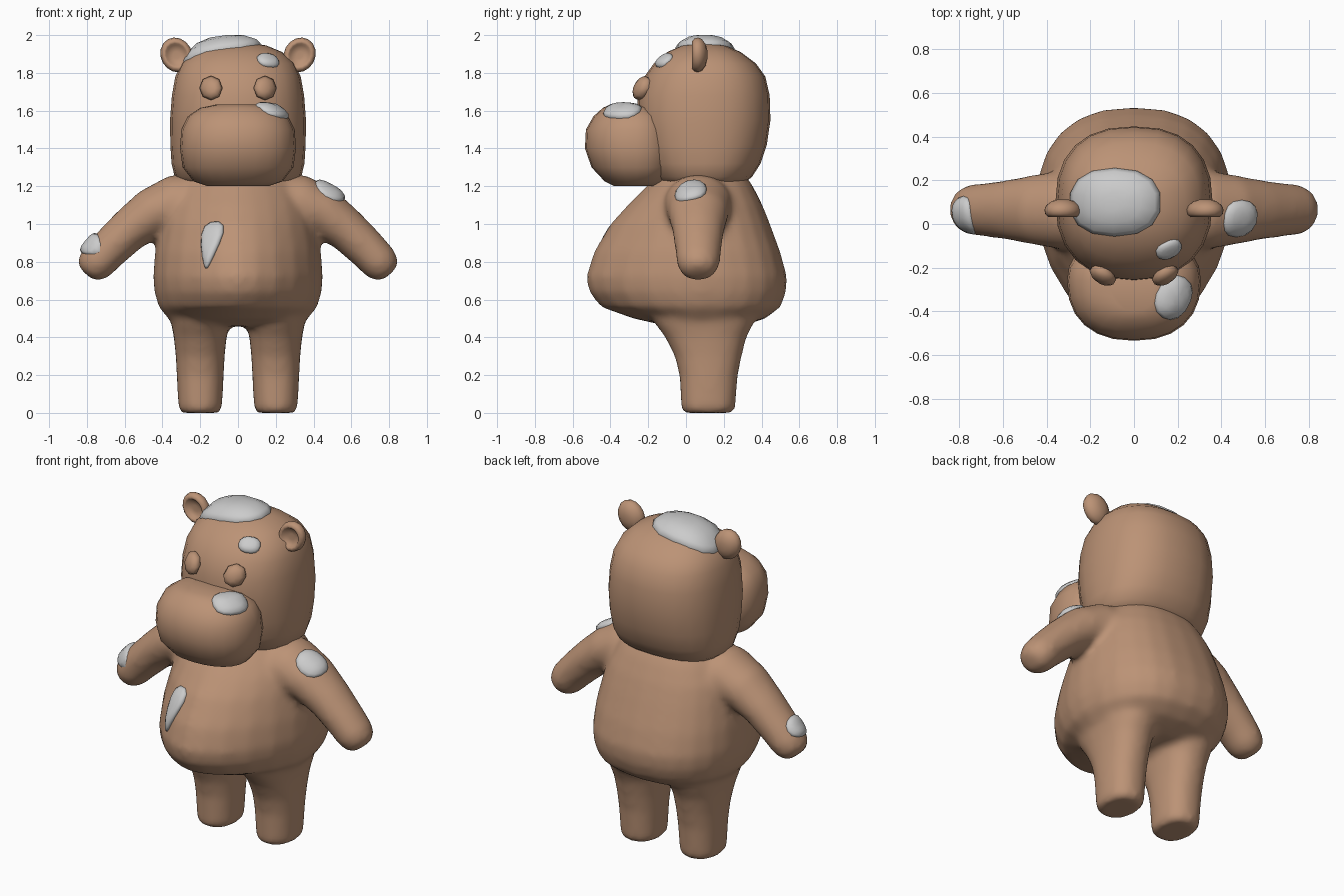
import bpy, bmesh
from math import cos, sin, pi
from mathutils import Vector
from mathutils.bvhtree import BVHTree

if "Cube" in bpy.data.objects:
    bpy.data.objects.remove(bpy.data.objects["Cube"])


def material(name, rgb):
    m = bpy.data.materials.new(name)
    m.use_nodes = True
    m.diffuse_color = (*rgb, 1)
    m.node_tree.nodes["Principled BSDF"].inputs["Base Color"].default_value = (*rgb, 1)
    return m


brown = material("brown fur", (0.50, 0.29, 0.18))
grey = material("grey patch", (0.60, 0.60, 0.60))


def power(value, e):
    return (1 if value >= 0 else -1) * abs(value) ** (2 / e)


def ring(c, u, front, back, ef=2, eb=2, n=24):
    """Closed superellipse with a different front and back half."""
    pts = []
    for i in range(n):
        s, t = cos(2 * pi * i / n), sin(2 * pi * i / n)
        v, e = (back, eb) if t >= 0 else (front, ef)
        pts.append(Vector(c) + Vector(u) * power(s, e) + Vector(v) * abs(power(t, e)))
    return pts


def loft(bm, rings):
    loops = [[bm.verts.new(p) for p in r] for r in rings]
    n = len(loops[0])
    for a, b in zip(loops, loops[1:]):
        for i in range(n):
            j = (i + 1) % n
            bm.faces.new((a[i], a[j], b[j], b[i]))
    bm.faces.new(loops[0][::-1])
    bm.faces.new(loops[-1])


def finish(bm, name, mat):
    bmesh.ops.recalc_face_normals(bm, faces=bm.faces)
    me = bpy.data.meshes.new(name)
    bm.to_mesh(me)
    bm.free()
    me.materials.append(mat)
    me.shade_smooth()
    ob = bpy.data.objects.new(name, me)
    bpy.context.collection.objects.link(ob)
    return ob


def upright(rows, x, y, ef, eb):
    """Rings stacked in z; rows hold height, half width, front y, back y."""
    return [ring((x, y, z), (w, 0, 0), (0, f - y, 0), (0, b - y, 0), ef, eb)
            for z, w, f, b in rows]


# Torso, legs and arms, fused into one soft body
bm = bmesh.new()
torso = [(.46, .28, -.10, .30), (.5, .37, -.28, .42), (.56, .42, -.45, .50),
         (.64, .443, -.515, .53), (.72, .45, -.53, .535), (.85, .44, -.49, .50),
         (1.0, .412, -.40, .445), (1.1, .385, -.31, .405), (1.2, .33, -.21, .355),
         (1.28, .27, -.13, .30)]
loft(bm, upright(torso, 0, .07, 1.75, 2.4))
leg = [(0, .10, -.01, .24), (.015, .115, -.025, .26), (.2, .125, -.035, .275),
       (.3, .13, -.06, .295), (.4, .14, -.11, .32), (.48, .155, -.17, .36), (.6, .16, -.19, .38)]
arm = [(.15, 1.10, .17, .19), (.34, 1.1, .16, .18), (.46, 1.055, .133, .16),
       (.58, .965, .114, .137), (.69, .86, .106, .122), (.75, .795, .102, .115),
       (.785, .757, .085, .095), (.805, .735, .05, .055)]
for side in (-1, 1):
    loft(bm, upright(leg, side * .2, .12, 2.3, 2.3))
    rings = []
    for i, (x, z, thick, wide) in enumerate(arm):
        a, b = arm[max(i - 1, 0)], arm[min(i + 1, len(arm) - 1)]
        d = Vector((b[0] - a[0], 0, b[1] - a[1])).normalized()
        across = Vector((-d.z * side, 0, d.x)) * thick
        rings.append(ring((x * side, .065, z), across, (0, -wide, 0), (0, wide, 0)))
    loft(bm, rings)
body = finish(bm, "body", brown)
fuse = body.modifiers.new("Fuse", 'REMESH')
fuse.mode, fuse.voxel_size, fuse.use_smooth_shade = 'VOXEL', .02, True
soften = body.modifiers.new("Soften", 'SMOOTH')
soften.factor, soften.iterations = .5, 10

# Head
bm = bmesh.new()
head_rows = [(1.2, .28, -.12, .29), (1.25, .335, -.17, .35), (1.32, .352, -.21, .395),
             (1.42, .358, -.24, .428), (1.55, .36, -.26, .447), (1.68, .35, -.255, .443),
             (1.78, .332, -.22, .42), (1.85, .30, -.17, .37), (1.91, .235, -.10, .29),
             (1.945, .15, -.02, .21), (1.96, .06, .05, .14)]
loft(bm, upright(head_rows, 0, .1, 2.3, 2.4))
head = finish(bm, "head", brown)

# Muzzle
bm = bmesh.new()
muzzle_rows = [(1.2, .16, -.38, -.14), (1.225, .235, -.43, -.1), (1.3, .293, -.50, -.06),
               (1.4, .307, -.535, -.05), (1.5, .30, -.53, -.07), (1.57, .265, -.49, -.1),
               (1.615, .20, -.44, -.17), (1.633, .11, -.40, -.26)]
loft(bm, upright(muzzle_rows, 0, -.26, 2.3, 2.3))
muzzle = finish(bm, "muzzle", brown)

# Ears with a cupped front, and eyes as flat eight-sided domes
ear_profile = [(.113, .25), (.105, .6), (.085, .9), (.065, 1), (.045, .95), (.033, .8),
               (.036, .66), (.052, .56), (.056, .2)]
eye_profile = [(.05, .6), (0, 1), (-.025, .8), (-.038, .35)]
for side, word in ((1, "left"), (-1, "right")):
    bm = bmesh.new()
    long_axis, short_axis = Vector((side * .045, 0, .083)), Vector((.073, 0, -side * .04))
    loft(bm, [ring((side * .326, y, 1.895), short_axis * r, -long_axis * r, long_axis * r, n=16)
              for y, r in ear_profile])
    finish(bm, word + "_ear", brown)
    bm = bmesh.new()
    up = Vector((0, .018, .065))
    loft(bm, [ring((side * .143, y - .235, 1.72), (.061 * r, side * .02 * r, 0), -up * r, up * r, n=8)
              for y, r in eye_profile])
    finish(bm, word + "_eye", brown)


# Raised patches that follow the surface below them
def patch(name, target, centre, normal, wide, tall, thick, taper=0, lean=0):
    tree = BVHTree.FromObject(target, bpy.context.evaluated_depsgraph_get())
    c, nrm = Vector(centre), Vector(normal).normalized()
    u = Vector((0, 1, 0)) if abs(nrm.y) < .1 else Vector((0, 0, 1)).cross(nrm).normalized()
    u = (u - nrm * u.dot(nrm)).normalized()
    v = nrm.cross(u)
    rings = []
    for scale, lift in ((.95, -.6), (1, .2), (.9, .65), (.6, .95), (.25, 1)):
        pts = []
        for i in range(14):
            s, t = power(cos(2 * pi * i / 14), 2.3), power(sin(2 * pi * i / 14), 2.3)
            s = s * (1 + taper * (t - 1) / 2) + lean * t
            p = c + u * s * wide * scale + v * t * tall * scale
            hit = tree.ray_cast(p + nrm * .3, -nrm, .5)[0]
            pts.append((hit or p - nrm * .04) + nrm * thick * lift)
        rings.append(pts)
    bm = bmesh.new()
    loft(bm, rings)
    finish(bm, name, grey)


bpy.context.view_layer.update()
patch("crown_patch", head, (-.09, .1, 1.94), (-.12, .01, 1), .157, .215, .042)
patch("brow_patch", head, (.163, -.125, 1.875), (.25, -.65, .7), .062, .05, .022)
patch("muzzle_patch", muzzle, (.17, -.33, 1.58), (.5, -.3, .85), .105, .085, .025)
patch("shoulder_patch", body, (.49, .025, 1.18), (.6, 0, .8), .085, .09, .025)
patch("forearm_patch", body, (-.79, .04, .9), (-.8, 0, .6), .088, .065, .022)
patch("chest_patch", body, (-.15, -.43, .895), (-.2, -1, .25), .085, .135, .028, .75, .15)
